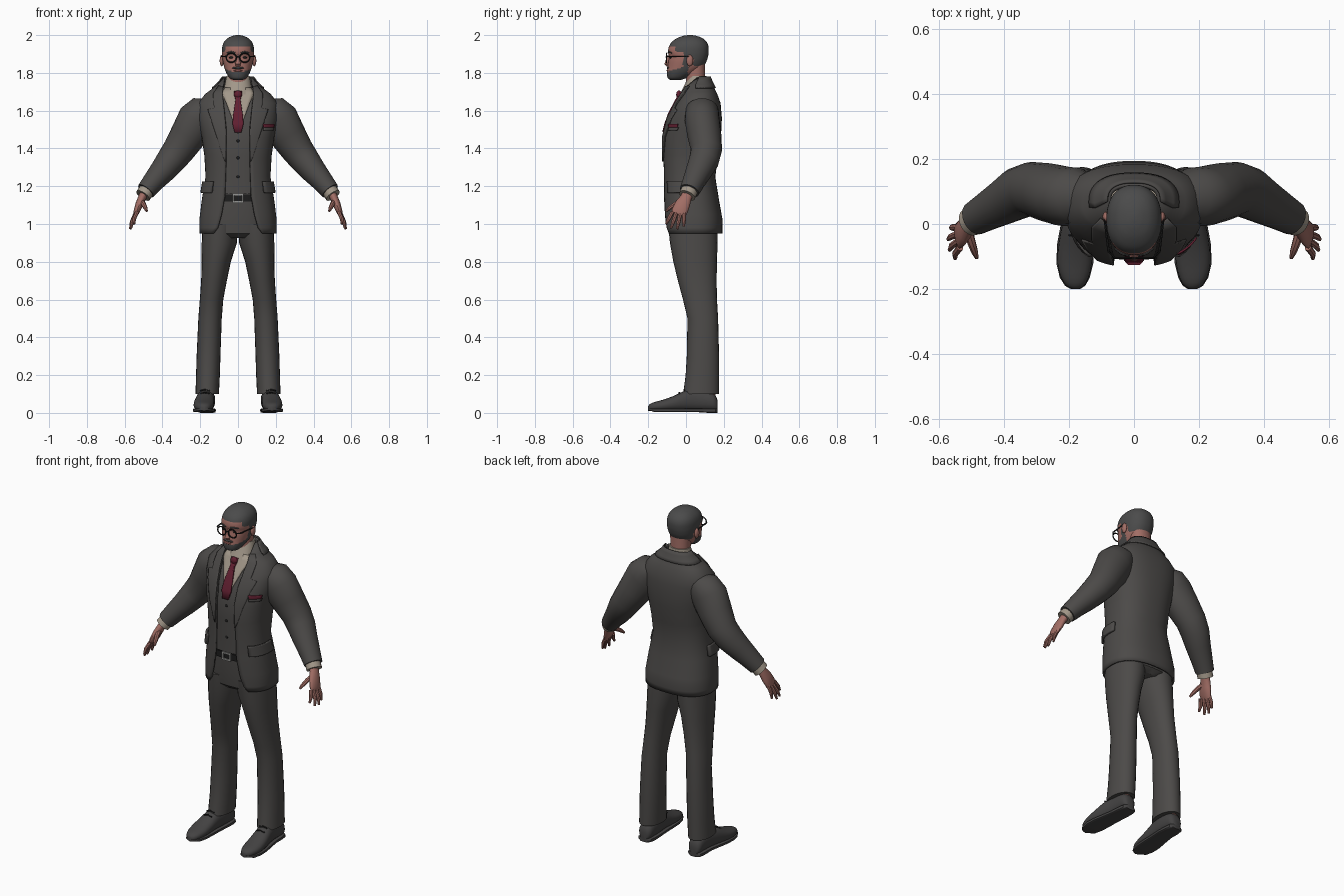
import bpy, bmesh, math
from mathutils import Vector

if "Cube" in bpy.data.objects:
    bpy.data.objects.remove(bpy.data.objects["Cube"])

COLOURS = {
    "suit_charcoal": (0.072, 0.068, 0.065), "hair_grey": (0.07, 0.07, 0.07),
    "skin": (0.36, 0.155, 0.13), "shirt_beige": (0.36, 0.31, 0.25),
    "tie_maroon": (0.12, 0.014, 0.03), "black": (0.012, 0.012, 0.012),
    "buckle_metal": (0.3, 0.3, 0.29), "lip": (0.24, 0.085, 0.075),
    "shoe_grey": (0.058, 0.056, 0.056)}
MATS = {}
for key, col in COLOURS.items():
    MATS[key] = bpy.data.materials.new(key)
    MATS[key].diffuse_color = (*col, 1)


def finish(name, bm, mats, recalc=True):
    if recalc:
        bmesh.ops.recalc_face_normals(bm, faces=bm.faces[:])
    me = bpy.data.meshes.new(name)
    bm.to_mesh(me)
    bm.free()
    for m in mats.split():
        me.materials.append(MATS[m])
    ob = bpy.data.objects.new(name, me)
    bpy.context.collection.objects.link(ob)
    return ob


def skin(name, rings, mats, closed=True):
    """Bridge a list of equal point rings; closed rings are capped."""
    bm = bmesh.new()
    vs = [[bm.verts.new(p) for p in r] for r in rings]
    n = len(vs[0])
    for a, b in zip(vs, vs[1:]):
        for j in range(n if closed else n - 1):
            k = (j + 1) % n
            bm.faces.new((a[j], a[k], b[k], b[j]))
    if closed:
        bm.faces.new(vs[0])
        bm.faces.new(vs[-1])
    return finish(name, bm, mats, closed)


def spow(v, e):
    return math.copysign(abs(v) ** e, v)


def ring(z, hw, yf, yb, xc=0, n=2.2, seg=28):
    """Horizontal rounded section between a front and a back depth."""
    yc, ry = (yf + yb) / 2, (yb - yf) / 2
    ts = [2 * math.pi * i / seg for i in range(seg)]
    return [(xc + hw * spow(math.sin(t), 2 / n), yc - ry * spow(math.cos(t), 2 / n), z) for t in ts]


def smooth(rows, k=4):
    """Catmull-Rom refinement of table rows."""
    out = []
    for i in range(len(rows) - 1):
        p0, p1, p2, p3 = (rows[max(i - 1, 0)], rows[i], rows[i + 1], rows[min(i + 2, len(rows) - 1)])
        for s in range(k):
            t = s / k
            out.append(tuple(0.5 * (2 * b + (c - a) * t + (2 * a - 5 * b + 4 * c - d) * t * t
                                    + (3 * b - a - 3 * c + d) * t ** 3)
                             for a, b, c, d in zip(p0, p1, p2, p3)))
    return out + [tuple(rows[-1])]


def tube(name, pts, mat, s=1, seg=16):
    """Limb along points (x, y, z, thickness, depth), mirrored by s."""
    rings = []
    P = [Vector((p[0] * s, p[1], p[2])) for p in pts]
    for i, p in enumerate(pts):
        d = (P[min(i + 1, len(P) - 1)] - P[max(i - 1, 0)]).normalized()
        ref = Vector((0, 1, 0)) if abs(d.y) < 0.9 else Vector((0, 0, 1))
        b = (ref - d * d.dot(ref)).normalized()
        a = d.cross(b)
        ts = [2 * math.pi * j / seg for j in range(seg)]
        rings.append([P[i] + a * p[3] * math.cos(t) + b * p[4] * math.sin(t) for t in ts])
    return skin(name, rings, mat)


def ball(name, loc, size, mat):
    bm = bmesh.new()
    bmesh.ops.create_uvsphere(bm, u_segments=16, v_segments=10, radius=1)
    for v in bm.verts:
        v.co = Vector(loc) + Vector([c * k for c, k in zip(v.co, size)])
    return finish(name, bm, mat)


# Torso outline: height, half width, front depth, back depth
TORSO = [(0.95, .205, -.115, .192), (1.02, .205, -.12, .194), (1.12, .193, -.122, .176),
         (1.25, .172, -.122, .155), (1.36, .178, -.125, .17), (1.46, .192, -.125, .185),
         (1.56, .212, -.1, .19), (1.64, .212, -.06, .183), (1.69, .172, -.03, .165),
         (1.73, .118, -.01, .145), (1.775, .076, .03, .122)]
NT = 2.4


def lerp_row(table, z):
    z = min(max(z, table[0][0]), table[-1][0])
    for a, b in zip(table, table[1:]):
        if z <= b[0]:
            t = (z - a[0]) / (b[0] - a[0])
            return [u + (v - u) * t for u, v in zip(a, b)]


def surf(z, t, off=0):
    _, hw, yf, yb = lerp_row(TORSO, z)
    return ((hw + off) * spow(math.sin(t), 2 / NT),
            (yf + yb) / 2 - ((yb - yf) / 2 + off) * spow(math.cos(t), 2 / NT), z)


def angle(z, x, off=0):
    r = max(-.97, min(.97, x / (lerp_row(TORSO, z)[1] + off)))
    return math.asin(spow(r, NT / 2))


def panel(name, rows, off, mat, s=1, thick=.006, by_angle=False, nx=8):
    """Plate hugging the torso; rows are (height, inner, outer)."""
    rings = []
    for z, a, b in smooth(rows, 3) if len(rows) < 4 else rows:
        r = []
        for i in range(nx + 1):
            u = a + (b - a) * i / nx
            x, y, zz = surf(z, math.radians(u) if by_angle else angle(z, u, off), off)
            r.append((x * s, y, zz))
        rings.append(r)
    ob = skin(name, rings, mat, closed=False)
    m = ob.modifiers.new("thickness", "SOLIDIFY")
    m.thickness, m.offset = thick, 0
    return ob


# Jacket shell with an open front
OPEN = [(0.95, .13), (.98, .108), (1.05, .088), (1.15, .07), (1.35, .063), (1.5, .062),
        (1.6, .072), (1.7, .083), (1.775, .072)]
rings = []
for z in sorted({r[0] for r in TORSO} | {r[0] for r in OPEN}):
    t0 = angle(z, lerp_row(OPEN, z)[1])
    rings.append([surf(z, t0 + (2 * math.pi - 2 * t0) * i / 48) for i in range(49)])
jacket = skin("jacket", rings, "suit_charcoal", closed=False)
mod = jacket.modifiers.new("cloth", "SOLIDIFY")
mod.thickness, mod.offset = .01, -1

# Waistcoat, with the shirt yoke at its top
rows = [1.16, 1.25, 1.36, 1.46, 1.56, 1.64, 1.66, 1.69, 1.72]
vest = skin("waistcoat", [[surf(z, 2 * math.pi * i / 40, -.014) for i in range(40)] for z in rows],
            "suit_charcoal shirt_beige")
for p in vest.data.polygons:
    p.material_index = int(p.center.z > 1.66)
panel("shirt_front", [(1.48, -.002, .002), (1.56, -.032, .032), (1.64, -.062, .062), (1.69, -.085, .085),
                      (1.72, -.07, .07)], -.009, "shirt_beige")
panel("tie", [(1.485, -.018, .018), (1.53, -.029, .029), (1.58, -.025, .025), (1.65, -.014, .014),
              (1.662, -.014, .014), (1.7, -.022, .022)], .001, "tie_maroon", thick=.012)
ball("tie_knot", (0, -.038, 1.685), (.021, .014, .022), "tie_maroon")
for z in (1.44, 1.35, 1.25):
    x, y, _ = surf(z, 0, -.014)
    ball("waistcoat_button", (0, y, z), (.008, .005, .008), "black")

# Lapels, pocket flaps and breast pocket
for s in (1, -1):
    panel("lapel", [(1.33, .064, .068), (1.36, .063, .08), (1.46, .062, .112), (1.56, .068, .145),
                    (1.605, .073, .16), (1.615, .075, .125), (1.64, .077, .13), (1.69, .082, .13),
                    (1.73, .078, .104)], .004, "suit_charcoal", s)
    panel("pocket_flap", [(1.165, 44, 98), (1.17, 42, 100), (1.22, 42, 100), (1.225, 42, 100)],
          .008, "suit_charcoal", s, .012, True)
panel("jacket_collar", [(1.72, 82, 278), (1.735, 80, 280), (1.76, 82, 278), (1.78, 85, 275)],
      .006, "suit_charcoal", by_angle=True, nx=24)
panel("breast_pocket", [(1.495, .135, .185), (1.51, .135, .19)], .005, "suit_charcoal")
panel("pocket_square", [(1.51, .136, .188), (1.53, .132, .192)], .007, "tie_maroon")

# Trousers, belt and buckle
skin("trouser_hips", [ring(z, w, f, b, n=2.4) for z, w, f, b in
     [(.925, .12, -.06, .14), (.95, .18, -.088, .168), (1.05, .182, -.1, .165), (1.18, .165, -.1, .145)]],
     "suit_charcoal")
skin("belt", [ring(z, .177, -.107, .152, n=2.4) for z in (1.118, 1.155)], "black")
for x, z, w, h in ((0, 1.155, .027, .005), (0, 1.117, .027, .005), (.025, 1.136, .005, .022), (-.025, 1.136, .005, .022)):
    bm = bmesh.new()
    bmesh.ops.create_cube(bm, size=2)
    for v in bm.verts:
        v.co = (x + v.co.x * w, -.11 + v.co.y * .004, z + v.co.z * h)
    finish("buckle_bar", bm, "buckle_metal")

LEG = [(.10, .163, .062, -.015, .175), (.2, .159, .063, -.002, .175), (.3, .156, .063, .004, .175),
       (.5, .148, .062, .008, .17), (.6, .14, .062, -.016, .164), (.7, .127, .068, -.043, .162),
       (.8, .115, .077, -.067, .164), (.9, .099, .093, -.085, .167), (1.0, .093, .094, -.095, .165)]
SHOE = [(.168, .165, .02, .06), (.155, .165, .038, .095), (.12, .165, .043, .115), (.06, .166, .045, .125),
        (0, .173, .048, .12), (-.06, .179, .053, .092), (-.12, .182, .053, .07), (-.165, .182, .042, .058),
        (-.19, .181, .027, .048), (-.2, .18, .01, .036)]


def shoe_ring(y, xc, hw, z0, z1, s, n):
    ts = [2 * math.pi * i / 20 for i in range(20)]
    return [(s * (xc + hw * spow(math.cos(t), 2 / n)), y,
             (z0 + z1) / 2 + (z1 - z0) / 2 * spow(math.sin(t), 2 / n)) for t in ts]


for s in (1, -1):
    skin("trouser_leg", [ring(z, w, f, b, s * x, 2.1, 24) for z, x, w, f, b in LEG], "suit_charcoal")
    tube("ankle", [(.165, .11, .05, .032, .045), (.165, .11, .14, .032, .045)], "skin", s)
    skin("shoe", [shoe_ring(y, x, w, .01, z, s, 2.3) for y, x, w, z in smooth(SHOE, 2)], "shoe_grey")
    skin("shoe_sole", [shoe_ring(y, x, w + .004, .012 if y < -.17 else (0 if y > .06 else .004), .024, s, 5)
                       for y, x, w, z in SHOE], "shoe_grey")
    for y, z in ((-.01, .123), (-.035, .108)):
        tube("shoe_lace", [(.15, y, z - .006, .004, .004), (.175, y, z, .004, .004), (.2, y, z - .006, .004, .004)],
             "black", s, 6)

    # Sleeve, cuff and hand
    tube("sleeve", [(.13, .085, 1.63, .04, .06), (.175, .085, 1.6, .09, .088), (.213, .085, 1.553, .108, .092),
                    (.262, .097, 1.472, .097, .09), (.315, .108, 1.39, .085, .083), (.355, .095, 1.337, .078, .08),
                    (.4, .068, 1.28, .068, .07), (.45, .04, 1.222, .057, .06), (.488, .018, 1.175, .05, .053)],
         "suit_charcoal", s, 20)
    tube("shirt_cuff", [(.475, .025, 1.19, .041, .044), (.503, .006, 1.15, .042, .045)], "shirt_beige", s)
    tube("palm", [(.49, .014, 1.17, .025, .03), (.508, 0, 1.14, .021, .03), (.522, -.018, 1.105, .021, .04),
                  (.537, -.035, 1.065, .016, .042), (.542, -.042, 1.05, .009, .036)], "skin", s)
    for base, tip in (((.535, -.072, 1.062), (.55, -.106, 1.0)), ((.538, -.051, 1.058), (.567, -.08, .977)),
                      ((.54, -.03, 1.058), (.571, -.047, .973)), ((.538, -.009, 1.066), (.563, -.012, .987))):
        mid = [a * .45 + b * .55 + k for a, b, k in zip(base, tip, (.006, 0, 0))]
        tube("finger", [(*base, .011, .011), (*mid, .01, .0105), (*tip, .006, .006)], "skin", s, 8)
    tube("thumb", [(.513, -.01, 1.125, .014, .016), (.5, -.055, 1.105, .013, .014), (.49, -.085, 1.085, .011, .011),
                   (.483, -.104, 1.068, .006, .006)], "skin", s, 8)

# Neck and shirt collar
skin("neck", [ring(*r) for r in [(1.68, .058, -.005, .105), (1.77, .055, .0, .102), (1.86, .06, 0, .1)]], "skin")
skin("shirt_collar", [ring(*r) for r in [(1.685, .08, -.034, .118), (1.74, .07, -.006, .112),
                                         (1.783, .061, .012, .108)]], "shirt_beige")

# Head, with hair and beard assigned by position
HEAD = [(1.762, .022, -.08, -.03), (1.772, .044, -.096, 0), (1.8, .062, -.101, .05), (1.83, .073, -.097, .09),
        (1.86, .08, -.093, .108), (1.885, .083, -.089, .116), (1.91, .085, -.095, .12), (1.94, .083, -.09, .119),
        (1.965, .073, -.074, .108), (1.985, .053, -.045, .085), (1.996, .028, -.015, .055), (2.0, .008, .01, .03)]
head = skin("head", [ring(*r, 0, 2.25, 64) for r in smooth(HEAD, 5)], "skin hair_grey")
for p in head.data.polygons:
    _, y, z = p.center
    if y < -.055:
        hair = z > 1.938
    elif y < -.015:
        hair = z > 1.912
    else:
        hair = z > (1.835 if y < .012 else 1.885 if y < .04 else 1.838)
    beard = z < 1.806 + .3 * (y + .1) and y < .012
    p.material_index = int(hair or beard)
tube("nose", [(0, -.086, 1.892, .006, .007), (0, -.098, 1.865, .01, .01), (0, -.104, 1.848, .015, .011),
              (0, -.095, 1.836, .012, .007)], "skin", seg=10)
ball("moustache", (0, -.094, 1.826), (.034, .008, .006), "hair_grey")
ball("lips", (0, -.096, 1.812), (.024, .007, .006), "lip")

# Ears, eyes, brows and spectacles
for s in (1, -1):
    ball("ear", (s * .086, .02, 1.865), (.011, .018, .03), "skin")
    ball("eye", (s * .034, -.081, 1.881), (.013, .006, .006), "black")
    tube("eyebrow", [(.015, -.094, 1.906, .004, .004), (.036, -.091, 1.911, .005, .005),
                     (.058, -.076, 1.906, .003, .004)], "hair_grey", s, 8)
    rim = [[(s * (.035 + (.027 + .0036 * math.cos(u)) * math.cos(t)), -.104 + .0036 * math.sin(u),
             1.88 + (.024 + .0036 * math.cos(u)) * math.sin(t))
            for u in [2 * math.pi * j / 6 for j in range(6)]] for t in [2 * math.pi * i / 24 for i in range(25)]]
    skin("spectacle_rim", rim, "black")
    tube("spectacle_arm", [(.06, -.104, 1.887, .004, .004), (.078, -.085, 1.887, .004, .004),
                           (.091, .02, 1.887, .003, .003)], "black", s, 6)
tube("spectacle_bridge", [(-.01, -.106, 1.885, .0035, .0035), (.01, -.106, 1.885, .0035, .0035)], "black", seg=6)

# Smooth shading with crisp edges
for ob in bpy.context.scene.objects:
    ob.select_set(True)
bpy.context.view_layer.objects.active = jacket
bpy.ops.object.shade_smooth_by_angle(angle=math.radians(40))

for m in bpy.data.materials:
    if m.users and not m.is_grease_pencil:
        m.use_nodes = True
        m.node_tree.nodes["Principled BSDF"].inputs["Base Color"].default_value = m.diffuse_color
